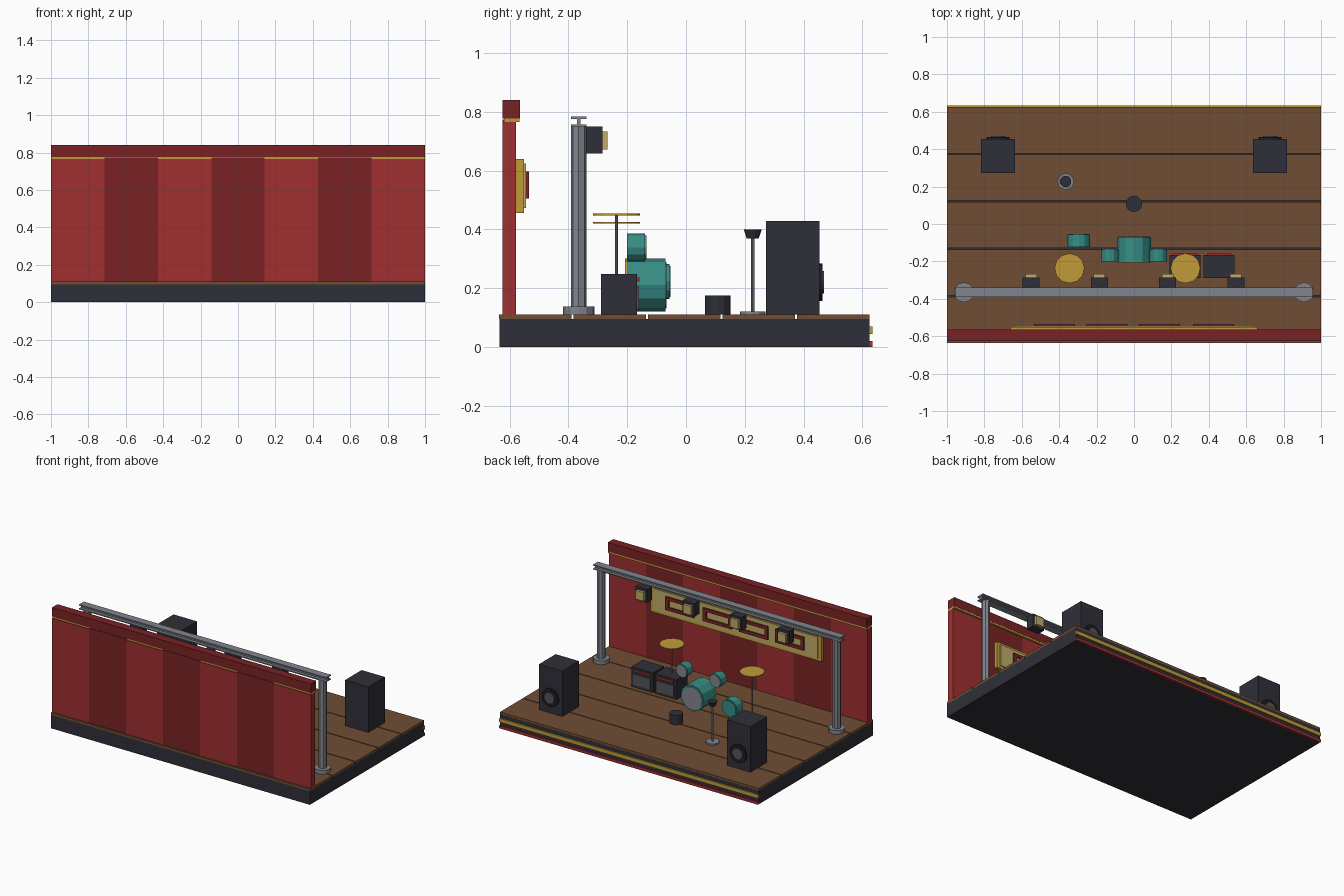
import bpy
from math import pi

if "Cube" in bpy.data.objects:
    bpy.data.objects.remove(bpy.data.objects["Cube"], do_unlink=True)


def material(name, rgb):
    m = bpy.data.materials.new(name)
    m.use_nodes = True
    m.diffuse_color = (*rgb, 1)
    bsdf = next(n for n in m.node_tree.nodes if n.type == "BSDF_PRINCIPLED")
    bsdf.inputs["Base Color"].default_value = (*rgb, 1)
    return m


CHARCOAL = material("charcoal", (0.028, 0.028, 0.04))
BLACK = material("black", (0.012, 0.012, 0.015))
RED = material("curtain red", (0.35, 0.028, 0.03))
DARK_RED = material("dark red", (0.19, 0.016, 0.018))
BROWN = material("wood brown", (0.16, 0.075, 0.034))
GOLD = material("gold", (0.53, 0.33, 0.04))
CREAM = material("pale gold", (0.52, 0.41, 0.14))
TEAL = material("teal", (0.038, 0.27, 0.24))
METAL = material("steel", (0.22, 0.235, 0.265))
GREY = material("grille grey", (0.09, 0.09, 0.1))


def box(name, xs, ys, zs, mat):
    """Box between the given limits on each axis."""
    bpy.ops.mesh.primitive_cube_add(size=1, location=[sum(r) / 2 for r in (xs, ys, zs)])
    o = bpy.context.object
    o.name = name
    o.scale = [r[1] - r[0] for r in (xs, ys, zs)]
    bpy.ops.object.transform_apply(location=False, rotation=False)
    o.data.materials.append(mat)
    return o


def post(name, x, y, zs, r, mat, sides=12, top=None):
    """Upright cylinder or cone."""
    bpy.ops.mesh.primitive_cone_add(vertices=sides, radius1=r, radius2=r if top is None else top,
                                    depth=zs[1] - zs[0], location=(x, y, sum(zs) / 2))
    o = bpy.context.object
    o.name = name
    o.data.materials.append(mat)
    return o


def disc(name, x, ys, z, r, mat, sides=12):
    """Cylinder lying along the y axis."""
    bpy.ops.mesh.primitive_cylinder_add(vertices=sides, radius=r, depth=ys[1] - ys[0],
                                        location=(x, sum(ys) / 2, z), rotation=(pi / 2, 0, 0))
    o = bpy.context.object
    o.name = name
    o.data.materials.append(mat)
    return o


# Platform, floor planks and edge trim
W = (-1, 1)
box("platform", W, (-0.635, 0.625), (0, 0.094), CHARCOAL)
step = 0.2535
for i in range(5):
    y = -0.636 + i * step
    box("floor_plank", W, (y, y + step - 0.007), (0.094, 0.11), BROWN)
box("gold_edge_trim", W, (0.62, 0.634), (0.043, 0.069), GOLD)
box("red_edge_trim", W, (0.62, 0.634), (0, 0.02), RED)

# Curtain panels, pelmet and its trim
pw = 2 / 7
for i in range(7):
    dark = i % 2
    box("curtain_panel", (-1 + i * pw, -1 + (i + 1) * pw), (-0.625, -0.578),
        (0.11, 0.773 if dark else 0.765), DARK_RED if dark else RED)
box("pelmet", W, (-0.625, -0.565), (0.777, 0.84), DARK_RED)
box("pelmet_trim", W, (-0.62, -0.566), (0.765, 0.777), GOLD)

# Backdrop board with abstract rectangular frames
box("board", (-0.66, 0.66), (-0.58, -0.552), (0.455, 0.64), GOLD)
box("board_panel", (-0.635, 0.635), (-0.555, -0.545), (0.472, 0.624), CREAM)
for x in (-0.425, -0.145, 0.135, 0.425):
    w, y = 0.11, (-0.546, -0.534)
    for z in (0.505, 0.575):
        box("frame_rail", (x - w, x + w), y, (z, z + 0.022), DARK_RED)
    for s in (-1, 1):
        cx = x + s * (w - 0.012)
        box("frame_side", (cx - 0.012, cx + 0.012), y, (0.527, 0.575), DARK_RED)

# Lighting gantry
for x in (-0.91, 0.91):
    post("gantry_foot", x, -0.365, (0.11, 0.137), 0.053, METAL)
    post("gantry_column", x, -0.365, (0.137, 0.753), 0.027, METAL, 8)
B = (-0.955, 0.955)
box("beam_lower_flange", B, (-0.391, -0.339), (0.75, 0.757), METAL)
box("beam_web", B, (-0.371, -0.359), (0.757, 0.776), METAL)
box("beam_upper_flange", B, (-0.391, -0.339), (0.776, 0.784), METAL)
for x in (-0.55, -0.185, 0.18, 0.545):
    box("spotlight", (x - 0.045, x + 0.045), (-0.341, -0.285), (0.658, 0.75), CHARCOAL)
    box("spotlight_lens", (x - 0.031, x + 0.031), (-0.286, -0.267), (0.671, 0.733), CREAM)


def drum(name, x, ys, z, r, head):
    disc(name, x, ys, z, r, TEAL)
    disc(name + "_head", x, (ys[1] - 0.002, ys[1] + 0.004), z, r * 0.88, head)


# Drum kit
drum("bass_drum", 0, (-0.2, -0.07), 0.21, 0.09, METAL)
disc("bass_drum_back", 0, (-0.207, -0.199), 0.21, 0.09, GOLD)
for x in (-0.13, 0.13):
    drum("rack_tom", x, (-0.2, -0.139), 0.338, 0.047, METAL)
drum("floor_tom", -0.295, (-0.124, -0.057), 0.222, 0.06, TEAL)
for x, z in ((-0.345, 0.422), (0.275, 0.45)):
    post("cymbal_stand", x, -0.237, (0.11, z), 0.005, METAL, 8)
    post("cymbal", x, -0.237, (z - 0.003, z + 0.003), 0.08, GOLD)
post("stool", 0, 0.108, (0.11, 0.175), 0.044, CHARCOAL)

# Amplifiers
for x in (0.273, 0.455):
    box("amplifier", (x - 0.083, x + 0.083), (-0.29, -0.166), (0.11, 0.248), CHARCOAL)
    box("amplifier_grille", (x - 0.066, x + 0.066), (-0.168, -0.16), (0.128, 0.205), GREY)
    box("amplifier_stripe", (x - 0.066, x + 0.066), (-0.168, -0.158), (0.222, 0.236), RED)

# Microphone on its stand
mx, my = -0.365, 0.227
post("microphone_base", mx, my, (0.11, 0.12), 0.044, METAL)
post("microphone_pole", mx, my, (0.12, 0.37), 0.006, METAL, 8)
post("microphone", mx, my, (0.368, 0.4), 0.02, CHARCOAL, 10, top=0.031)

# Loudspeakers
for x in (-0.727, 0.727):
    box("loudspeaker", (x - 0.09, x + 0.09), (0.272, 0.455), (0.11, 0.428), CHARCOAL)
    disc("woofer_ring", x, (0.453, 0.464), 0.22, 0.064, BLACK, 14)
    disc("woofer_cone", x, (0.463, 0.47), 0.22, 0.038, GREY, 14)
